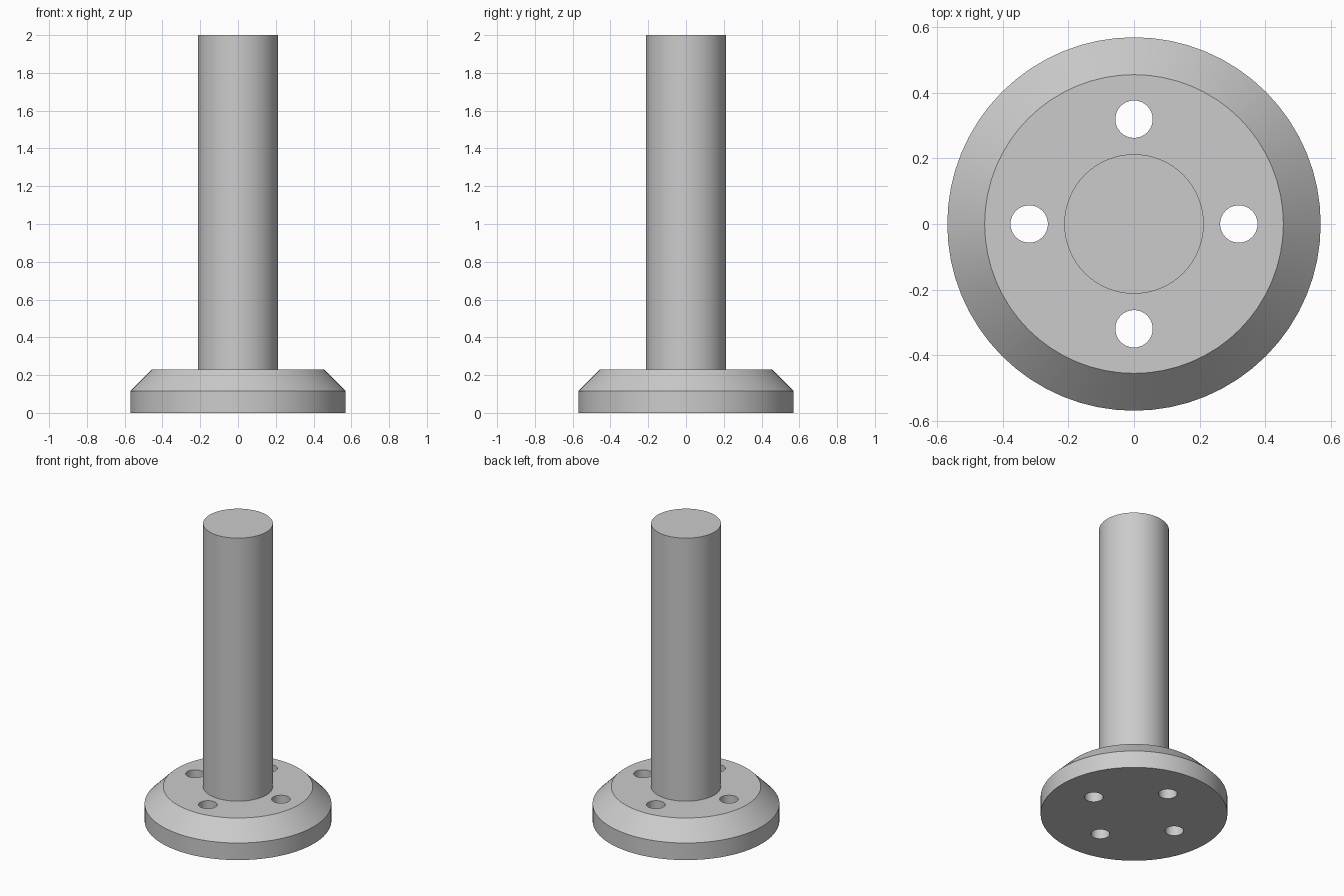
import bpy
import math

cube = bpy.data.objects.get("Cube")
if cube:
    bpy.data.objects.remove(cube, do_unlink=True)

SEGMENTS = 64
FLANGE_TOP = 0.23
RIM_TOP = 0.115
FLANGE_RADIUS = 0.57
FACE_RADIUS = 0.456
SHAFT_RADIUS = 0.213
HOLE_RADIUS = 0.057
HOLE_CIRCLE = 0.32

steel = bpy.data.materials.new("grey steel")
steel.use_nodes = True
GREY = (0.6, 0.6, 0.6, 1)
steel.diffuse_color = GREY
steel.node_tree.nodes["Principled BSDF"].inputs["Base Color"].default_value = GREY


def lathe(name, profile, location=(0, 0, 0)):
    """Closed solid turned about z from (radius, height) points, bottom to top."""
    verts, faces = [], []
    for radius, height in profile:
        for i in range(SEGMENTS):
            a = math.tau * i / SEGMENTS
            verts.append((radius * math.cos(a), radius * math.sin(a), height))
    for ring in range(len(profile) - 1):
        low, high = ring * SEGMENTS, (ring + 1) * SEGMENTS
        for i in range(SEGMENTS):
            j = (i + 1) % SEGMENTS
            faces.append((low + i, low + j, high + j, high + i))
    faces.append(tuple(reversed(range(SEGMENTS))))
    faces.append(tuple(range(len(verts) - SEGMENTS, len(verts))))
    mesh = bpy.data.meshes.new(name)
    mesh.from_pydata(verts, [], faces)
    mesh.materials.append(steel)
    obj = bpy.data.objects.new(name, mesh)
    obj.location = location
    bpy.context.collection.objects.link(obj)
    return obj


def select_only(obj):
    bpy.ops.object.select_all(action="DESELECT")
    obj.select_set(True)
    bpy.context.view_layer.objects.active = obj


# Flange with a chamfered upper edge
flange = lathe("flange", [(FLANGE_RADIUS, 0), (FLANGE_RADIUS, RIM_TOP),
                          (FACE_RADIUS, FLANGE_TOP)])

# Four bolt holes through the flange
for k in range(4):
    a = k * math.pi / 2
    cutter = lathe("bolt_hole_cutter",
                   [(HOLE_RADIUS, -0.1), (HOLE_RADIUS, FLANGE_TOP + 0.1)],
                   (HOLE_CIRCLE * math.cos(a), HOLE_CIRCLE * math.sin(a), 0))
    cutter.hide_render = True
    bpy.context.view_layer.update()
    select_only(flange)
    cut = flange.modifiers.new("bolt_hole", "BOOLEAN")
    cut.operation = "DIFFERENCE"
    cut.solver = "EXACT"
    cut.object = cutter
    bpy.ops.object.modifier_apply(modifier=cut.name)
    bpy.data.objects.remove(cutter, do_unlink=True)

# Solid round shaft standing on the flange
shaft = lathe("shaft", [(SHAFT_RADIUS, FLANGE_TOP), (SHAFT_RADIUS, 2)])

# Smooth round walls, crisp edges
for obj in (flange, shaft):
    select_only(obj)
    bpy.ops.object.shade_smooth_by_angle(angle=math.radians(30))
